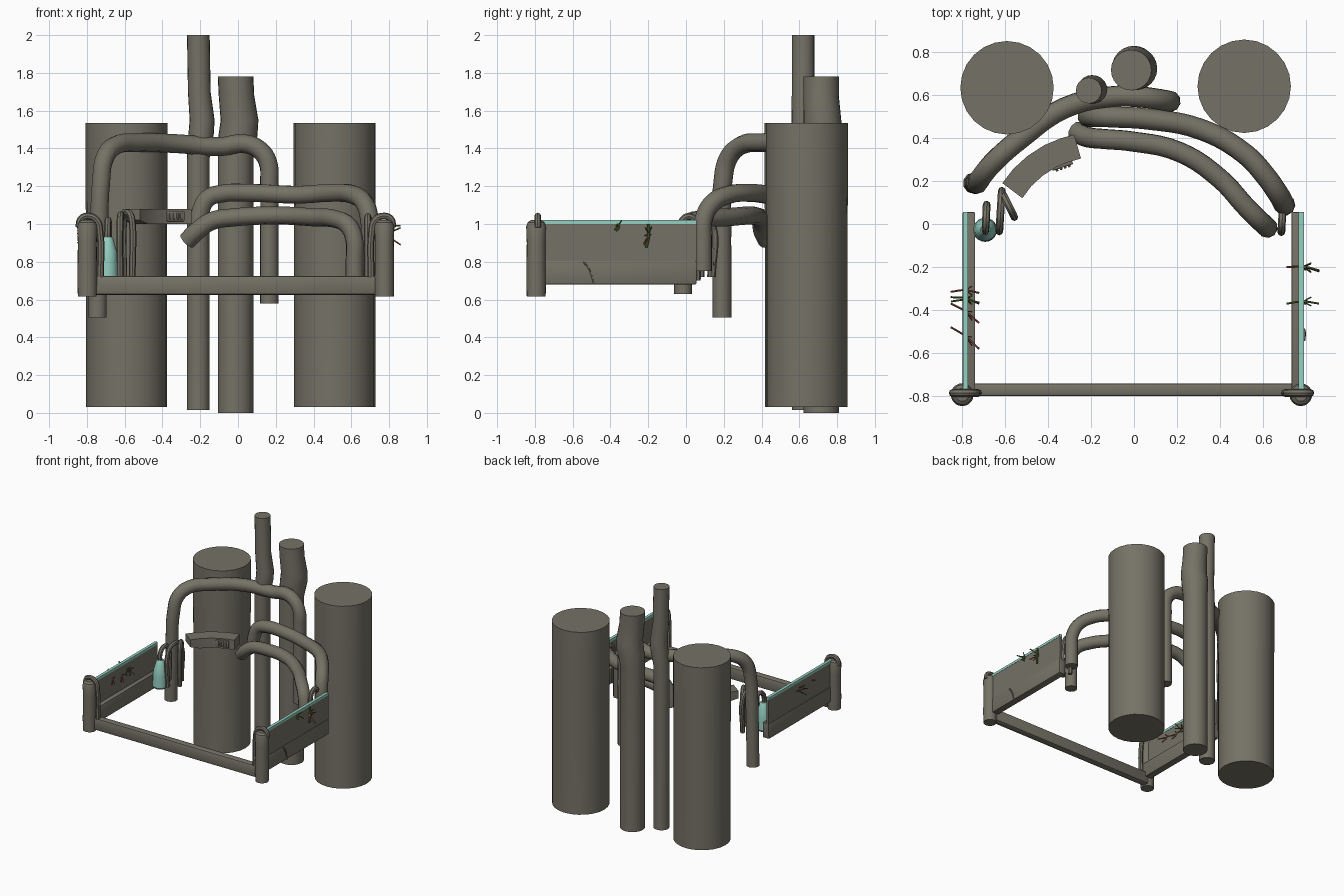
import bpy, bmesh, math, random
from mathutils import Vector

if "Cube" in bpy.data.objects:
    bpy.data.objects.remove(bpy.data.objects["Cube"])

random.seed(4)

def mat(name, r, g, b):
    m = bpy.data.materials.new(name)
    m.diffuse_color = (r, g, b, 1)
    m.use_nodes = True
    m.node_tree.nodes["Principled BSDF"].inputs["Base Color"].default_value = m.diffuse_color
    return m

STONE = mat("grey_brown", 0.178, 0.168, 0.132)
AQUA = mat("pale_aqua", 0.30, 0.62, 0.53)
GREEN = mat("leaf_green", 0.08, 0.16, 0.03)
RED = mat("twig_red", 0.36, 0.09, 0.07)

def add(name, bm, material, smooth=35):
    bmesh.ops.recalc_face_normals(bm, faces=bm.faces)
    me = bpy.data.meshes.new(name)
    bm.to_mesh(me)
    bm.free()
    ob = bpy.data.objects.new(name, me)
    bpy.context.collection.objects.link(ob)
    me.materials.append(material)
    finish(ob, smooth)
    return ob

def finish(ob, smooth):
    bpy.ops.object.select_all(action='DESELECT')
    ob.select_set(True)
    bpy.context.view_layer.objects.active = ob
    if ob.type == 'CURVE':
        bpy.ops.object.convert(target='MESH')
    bpy.ops.object.shade_smooth_by_angle(angle=math.radians(smooth))

def loft(name, rings, material=STONE, n=24):
    """Upright round form from (x, y, z, radius) rings."""
    bm = bmesh.new()
    loops = [[bm.verts.new((x + r * math.cos(math.tau * i / n), y + r * math.sin(math.tau * i / n), z))
              for i in range(n)] for x, y, z, r in rings]
    for a, b in zip(loops, loops[1:]):
        for i in range(n):
            j = (i + 1) % n
            bm.faces.new((a[i], a[j], b[j], b[i]))
    bm.faces.new(loops[0])
    bm.faces.new(loops[-1])
    return add(name, bm, material)

def tube(name, pts, r, material=STONE, res=3):
    """Round tube along a smooth path."""
    cu = bpy.data.curves.new(name, 'CURVE')
    cu.dimensions = '3D'
    cu.bevel_depth, cu.bevel_resolution = r, res
    cu.use_fill_caps, cu.resolution_u = True, 5
    sp = cu.splines.new('BEZIER')
    sp.bezier_points.add(len(pts) - 1)
    for p, co in zip(sp.bezier_points, pts):
        p.co = co
        p.handle_left_type = p.handle_right_type = 'AUTO'
    cu.materials.append(material)
    ob = bpy.data.objects.new(name, cu)
    bpy.context.collection.objects.link(ob)
    finish(ob, 40)

def box(name, lo, hi, material=STONE, bevel=0):
    bm = bmesh.new()
    bmesh.ops.create_cube(bm, size=1)
    for v in bm.verts:
        v.co = [(a + b) / 2 + c * (b - a) for a, b, c in zip(lo, hi, v.co)]
    if bevel:
        bmesh.ops.bevel(bm, geom=bm.edges[:], offset=bevel, segments=2, profile=0.5, affect='EDGES')
    return add(name, bm, material, 30)

# Tall rear tanks and stacks
loft("left_tank", [(-.59, .633, .03, .215), (-.59, .633, 1.0, .215), (-.59, .633, 1.15, .217), (-.59, .633, 1.535, .217)])
loft("right_tank", [(.512, .64, .03, .215), (.512, .64, 1.0, .215), (.512, .64, 1.15, .217), (.512, .64, 1.535, .217)])
loft("thin_stack", [(-.21, .62, .015, .06), (-.21, .62, 1.35, .06), (-.195, .625, 1.48, .067),
                    (-.19, .625, 1.55, .066), (-.205, .62, 1.7, .06), (-.21, .62, 2.0, .06)], n=20)
loft("wide_stack", [(-.013, .715, 0, .094), (-.013, .715, 1.35, .094), (0, .725, 1.47, .103),
                    (.008, .722, 1.55, .1), (-.008, .715, 1.68, .094), (-.013, .715, 1.78, .094)])

# Arched pipes
tube("upper_arch_pipe", [(-.745, .19, .505), (-.74, .19, .75), (-.735, .19, 1.0), (-.725, .195, 1.22), (-.705, .225, 1.35),
     (-.65, .29, 1.415), (-.53, .395, 1.43), (-.32, .54, 1.425), (-.09, .593, 1.41), (.03, .59, 1.425),
     (.11, .58, 1.395), (.157, .572, 1.33), (.165, .57, 1.2), (.165, .57, .9), (.165, .57, .58)], .05)
tube("middle_arch_pipe", [(-.215, .5, .97), (-.2, .5, 1.06), (-.16, .5, 1.135), (-.09, .497, 1.16), (.06, .488, 1.165),
     (.31, .44, 1.155), (.516, .325, 1.165), (.61, .225, 1.155), (.67, .14, 1.11), (.695, .095, 1.03),
     (.7, .09, .9), (.7, .09, .75)], .049)
tube("lower_arch_pipe", [(-.27, .43, .91), (-.22, .405, .96), (-.14, .395, 1.015), (-.02, .385, 1.035), (.21, .335, 1.045),
     (.40, .21, 1.035), (.52, .08, 1.025), (.585, .015, .99), (.615, -.012, .92), (.617, -.015, .8), (.617, -.015, .63)], .048)

# Curved control panel
path = [(-.565, .155), (-.52, .215), (-.46, .27), (-.39, .315), (-.325, .342), (-.262, .36)]
bm = bmesh.new()
rows = []
for i, (x, y) in enumerate(path):
    a, b = Vector(path[max(i - 1, 0)]), Vector(path[min(i + 1, len(path) - 1)])
    d = (b - a).normalized()
    nx, ny = d.y * .058, -d.x * .058
    zb = 1.02 if i == 0 else 1.0
    rows.append([bm.verts.new(c) for c in ((x - nx, y - ny, zb), (x + nx, y + ny, zb),
                                           (x + nx, y + ny, 1.08), (x - nx, y - ny, 1.08))])
for a, b in zip(rows, rows[1:]):
    for i in range(4):
        bm.faces.new((a[i], a[(i + 1) % 4], b[(i + 1) % 4], b[i]))
bm.faces.new(rows[0])
bm.faces.new(rows[-1])
add("control_panel", bm, STONE, 25)

# Key block with raised keys on the panel face
ang = math.atan2(.045, .135)
def key(name, x, y, z, w, h, t):
    ob = box(name, (-w / 2, -t, -h / 2), (w / 2, t, h / 2), STONE, .004)
    ob.location, ob.rotation_euler = (x, y, z), (0, 0, ang)
key("key_block", -.335, .277, 1.042, .10, .055, .015)
for i in range(4):
    o = (i - 1.5) * .02
    key("panel_key", -.33 + o * math.cos(ang), .262 + o * math.sin(ang), 1.042, .012, .035, .008)

# Thin hook tubes by the control panel and the side frames
def hook(name, x0, y0, x1, y1, top, low0, low1, r=.018):
    pts = [(x0, y0, low0), (x0, y0, top - .05)]
    for t in (.2, .5, .8):
        pts.append((x0 + (x1 - x0) * t, y0 + (y1 - y0) * t, top - (0 if t == .5 else .012)))
    tube(name, pts + [(x1, y1, top - .05), (x1, y1, low1)], r, STONE, 2)
hook("bottle_hook", -.69, -.03, -.685, .08, 1.02, .9, .72)
hook("left_hook", -.625, -.02, -.615, .14, 1.05, .72, .72)
hook("panel_hook", -.56, .04, -.605, .13, 1.06, .72, .72)
hook("right_hook", .685, -.03, .69, .06, 1.04, .72, .7)

# Aqua bottle
loft("bottle", [(-.692, -.027, .70, .045), (-.692, -.027, .715, .056), (-.692, -.027, .80, .054), (-.69, -.027, .85, .05),
                (-.69, -.027, .89, .038), (-.69, -.027, .92, .03), (-.69, -.027, .93, .024)], AQUA, 20)

# Side frames: panel, lower rail, aqua strip, front post and its strap
for side, px, cx in (("left", -.783, -.798), ("right", .777, .775)):
    s = -1 if px < 0 else 1
    box(side + "_side_panel", (px - .01, -.79, .70), (px + .01, .055, 1.0))
    inner, outer = px - s * .045, px + s * .014
    box(side + "_lower_rail", (min(inner, outer), -.79, .68), (max(inner, outer), .055, .805), STONE, .006)
    box(side + "_top_strip", (px - .012, -.79, 1.0), (px + .012, .055, 1.02), AQUA)
    loft(side + "_front_post", [(cx, -.793, .615, .05), (cx, -.793, .7, .052), (cx, -.793, .9, .05), (cx, -.793, .985, .053),
                                (cx, -.793, 1.008, .046), (cx, -.793, 1.02, .03)], n=20)
    tube(side + "_post_strap", [(cx + s * .045, -.785, .98), (cx + s * .035, -.785, 1.025), (cx, -.785, 1.042),
                                (cx - s * .05, -.785, 1.02), (cx - s * .068, -.785, .95), (cx - s * .07, -.785, .72)], .018, STONE, 2)
box("front_rail", (-.77, -.80, .625), (.75, -.74, .725), STONE, .014)

# Creeper twigs poking through the side panels
def twig(name, a, b, material):
    a, b = Vector(a), Vector(b)
    mid = (a + b) / 2 + Vector((0, .01, random.uniform(-.015, .015)))
    tube(name, [a, mid, b], .0045, material, 1)
    for k in (-1, 1):
        tip = mid + (b - a) * .25 + Vector((0, k * .02, k * .025))
        tube(name + "_shoot", [mid, tip], .003, material, 0)
for y0, y1, z0, z1, m in ((-.315, -.32, .97, .91, RED), (-.34, -.37, .99, .93, GREEN),
                          (-.37, -.46, .95, .90, RED), (-.48, -.58, .98, .93, RED), (-.36, -.365, .9, .97, GREEN)):
    twig("left_twig", (-.85, y0, z0), (-.72, y1, z1), m)
for y0, y1, z0, z1, m in ((-.20, -.215, .92, .98, GREEN), (-.20, -.22, .96, .89, RED), (-.37, -.37, .97, .99, GREEN)):
    twig("right_twig", (.71, y0, z0), (.86, y1, z1), m)
for y, z in ((-.21, .875), (-.37, .965)):
    tube("hanging_vine", [(.795, y, z), (.80, y + .012, (z + 1) / 2), (.795, y + .01, 1.0)], .007, GREEN, 1)

# Root running down the right lower rail
tube("rail_root", [(.79, -.54, .80), (.793, -.51, .75), (.79, -.49, .68)], .006, STONE, 1)
